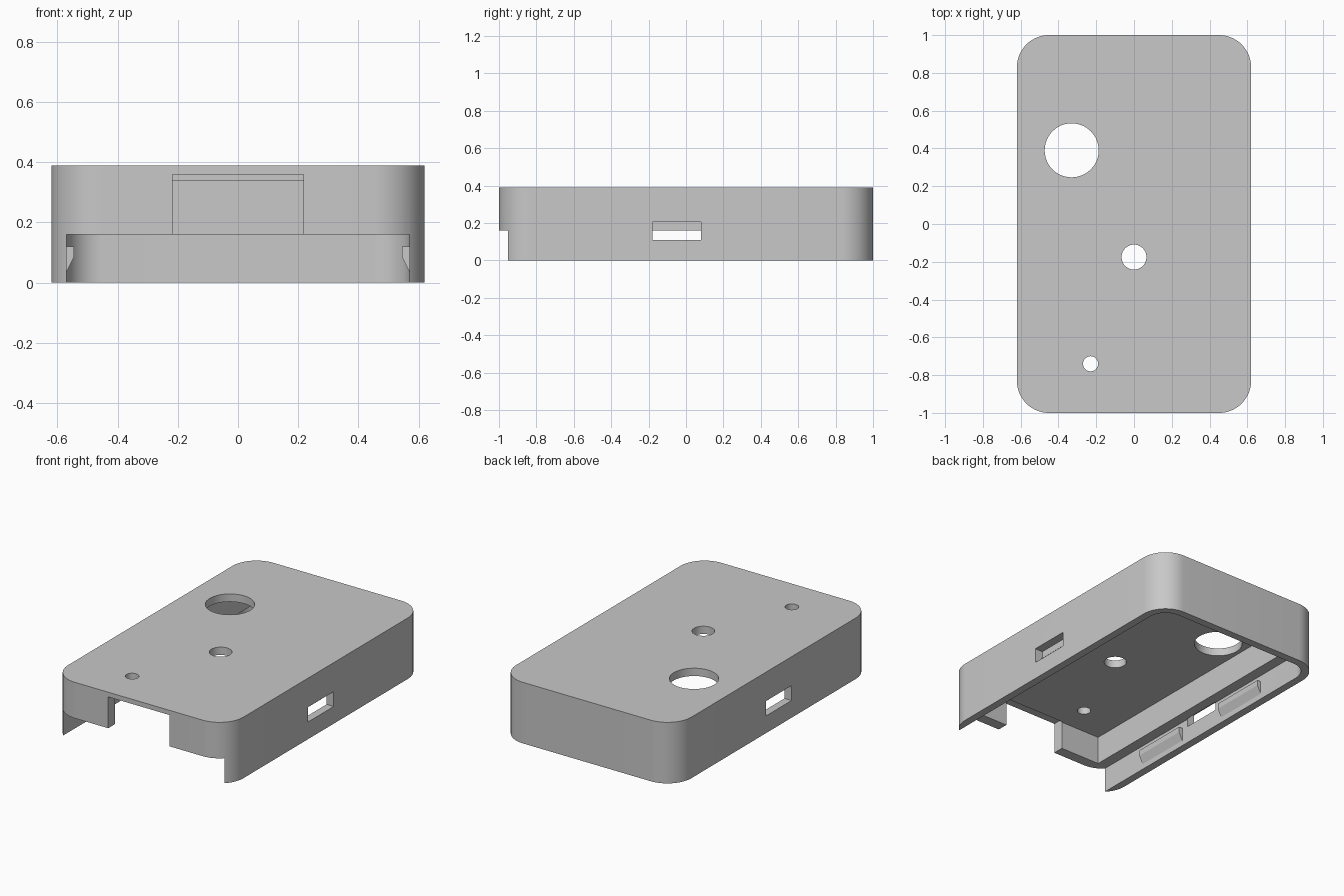
import bpy, bmesh, math

if "Cube" in bpy.data.objects:
    bpy.data.objects.remove(bpy.data.objects["Cube"])

grey = bpy.data.materials.new("plain_grey")
grey.diffuse_color = (0.58, 0.58, 0.58, 1)
grey.use_nodes = True
grey.node_tree.nodes["Principled BSDF"].inputs["Base Color"].default_value = grey.diffuse_color


def prism(name, pts, lo, hi, axis="z"):
    """Extrude a closed outline along z, or an x-z outline along y."""
    bm = bmesh.new()
    place = (lambda a, b, h: (a, b, h)) if axis == "z" else (lambda a, b, h: (a, h, b))
    face = bm.faces.new([bm.verts.new(place(a, b, lo)) for a, b in pts])
    ext = bmesh.ops.extrude_face_region(bm, geom=[face])
    shift = (0, 0, hi - lo) if axis == "z" else (0, hi - lo, 0)
    bmesh.ops.translate(bm, verts=[v for v in ext["geom"] if isinstance(v, bmesh.types.BMVert)], vec=shift)
    bmesh.ops.recalc_face_normals(bm, faces=bm.faces)
    mesh = bpy.data.meshes.new(name)
    bm.to_mesh(mesh)
    bm.free()
    ob = bpy.data.objects.new(name, mesh)
    bpy.context.collection.objects.link(ob)
    mesh.materials.append(grey)
    return ob


def outline(x0, x1, y0, y1, r_front=0, r_back=0, n=16):
    """Rectangle with separate corner radii at the front and back."""
    pts = []
    for x, y, sx, sy, start, r in ((x1, y1, -1, -1, 0, r_back), (x0, y1, 1, -1, 90, r_back),
                                   (x0, y0, 1, 1, 180, r_front), (x1, y0, -1, 1, 270, r_front)):
        for i in range(n + 1 if r else 1):
            a = math.radians(start + 90 * i / n)
            pts.append((x + sx * r + r * math.cos(a), y + sy * r + r * math.sin(a)))
    return pts


def circle(x, y, r, n=48):
    return [(x + r * math.cos(math.tau * i / n), y + r * math.sin(math.tau * i / n)) for i in range(n)]


# Case cover block
cover = prism("case_cover", outline(-0.62, 0.62, -1, 1, 0.17, 0.17), 0, 0.39)

cutters = [
    # Lid recess, running out through the front
    prism("recess_cutter", outline(-0.57, 0.57, -1.1, 0.95, 0, 0.12), -0.1, 0.16),
    # Inner cavity
    prism("cavity_cutter", outline(-0.50, 0.50, -0.93, 0.93), 0.1, 0.34),
    # Front connector opening
    prism("opening_cutter", outline(-0.217, 0.217, -1.1, -0.925), 0.1, 0.36),
    # Side slots
    prism("slot_cutter_left", outline(-0.7, -0.565, -0.18, 0.08), 0.11, 0.205),
    prism("slot_cutter_right", outline(0.565, 0.7, -0.18, 0.08), 0.11, 0.205),
]
# Round holes in the top
for i, (x, y, r) in enumerate(((-0.33, 0.39, 0.143), (0, -0.175, 0.066), (-0.23, -0.74, 0.04))):
    cutters.append(prism(f"hole_cutter_{i}", circle(x, y, r), 0.3, 0.5))

bpy.context.view_layer.objects.active = cover
cover.select_set(True)
for c in cutters:
    mod = cover.modifiers.new(c.name, "BOOLEAN")
    mod.operation = "DIFFERENCE"
    mod.solver = "EXACT"
    mod.object = c
    bpy.ops.object.modifier_apply(modifier=mod.name)
    bpy.data.objects.remove(c, do_unlink=True)
bpy.ops.object.shade_smooth_by_angle(angle=math.radians(30))

# Snap catches inside both side walls
for s, side in ((-1, "left"), (1, "right")):
    profile = [(s * x, z) for x, z in ((0.575, 0.035), (0.57, 0.035), (0.545, 0.085), (0.545, 0.12), (0.575, 0.12))]
    for y0, end in ((-0.60, "front"), (0.13, "back")):
        prism(f"snap_catch_{side}_{end}", profile, y0, y0 + 0.37, "y")
